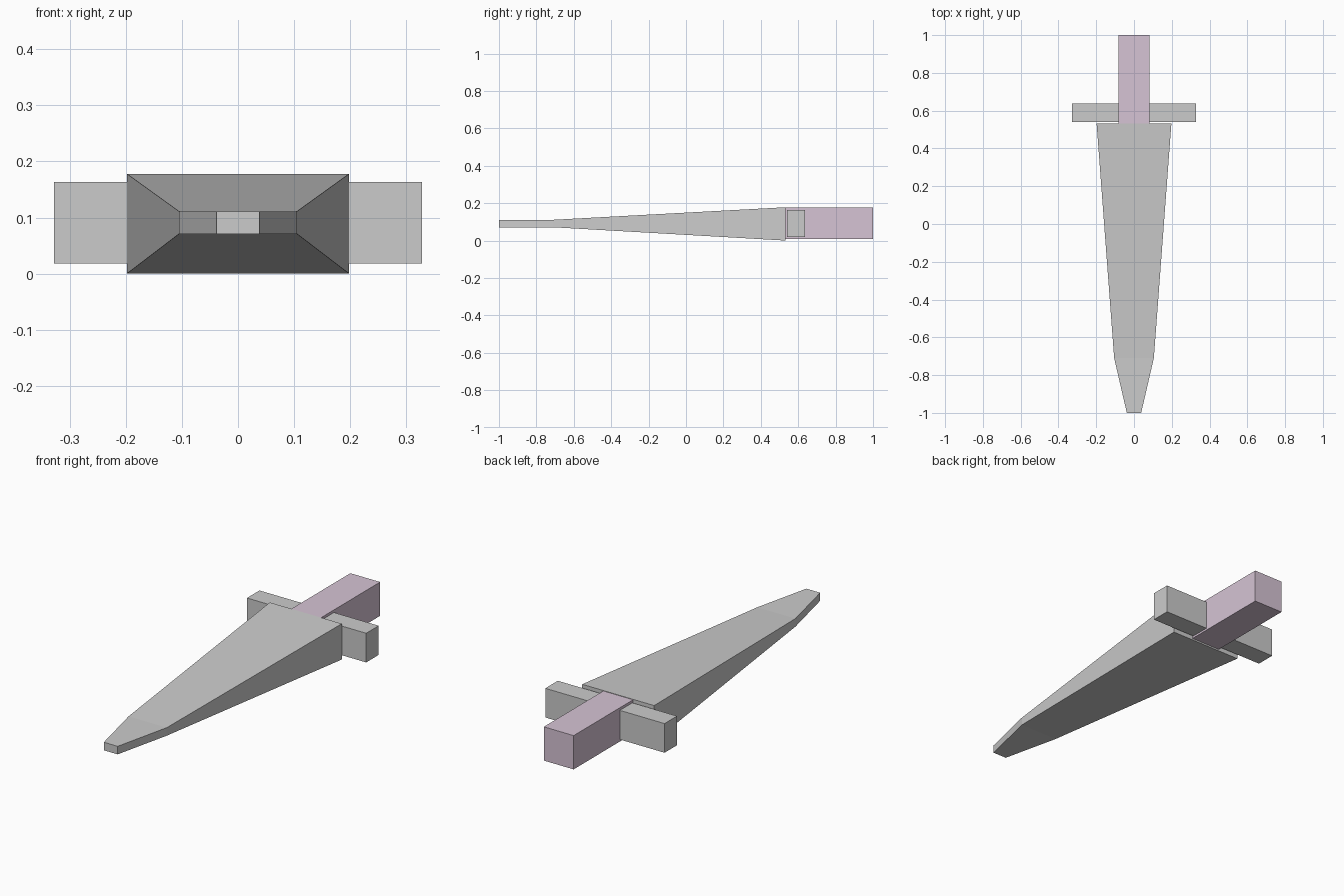
import bpy
import bmesh

cube = bpy.data.objects.get("Cube")
if cube:
    bpy.data.objects.remove(cube, do_unlink=True)


def make_material(name, rgb):
    mat = bpy.data.materials.new(name)
    mat.use_nodes = True
    color = (*rgb, 1)
    mat.diffuse_color = color
    mat.node_tree.nodes["Principled BSDF"].inputs["Base Color"].default_value = color
    return mat


def loft(name, sections, mat):
    """Join rectangular sections (y, half width, bottom, top) along y."""
    bm = bmesh.new()
    rings = [[bm.verts.new(p) for p in
              ((-w, y, lo), (w, y, lo), (w, y, hi), (-w, y, hi))]
             for y, w, lo, hi in sections]
    for a, b in zip(rings, rings[1:]):
        for i in range(4):
            j = (i + 1) % 4
            bm.faces.new((a[i], a[j], b[j], b[i]))
    bm.faces.new(rings[0])
    bm.faces.new(rings[-1])
    bmesh.ops.recalc_face_normals(bm, faces=bm.faces)
    mesh = bpy.data.meshes.new(name)
    bm.to_mesh(mesh)
    bm.free()
    mesh.materials.append(mat)
    obj = bpy.data.objects.new(name, mesh)
    bpy.context.collection.objects.link(obj)
    return obj


steel = make_material("steel grey", (0.6, 0.6, 0.6))
mauve = make_material("pale mauve", (0.67, 0.55, 0.66))

# Tapered blade with a blunt tip
loft("blade", [(-1, 0.038, 0.071, 0.111),
               (-0.71, 0.105, 0.071, 0.111),
               (0.533, 0.198, 0, 0.178)], steel)

# Crossguard behind the blade
loft("crossguard", [(0.539, 0.328, 0.018, 0.163),
                    (0.637, 0.328, 0.018, 0.163)], steel)

# Square grip, running through the guard to the blade
loft("grip", [(0.531, 0.082, 0.008, 0.176),
              (1, 0.082, 0.008, 0.176)], mauve)
